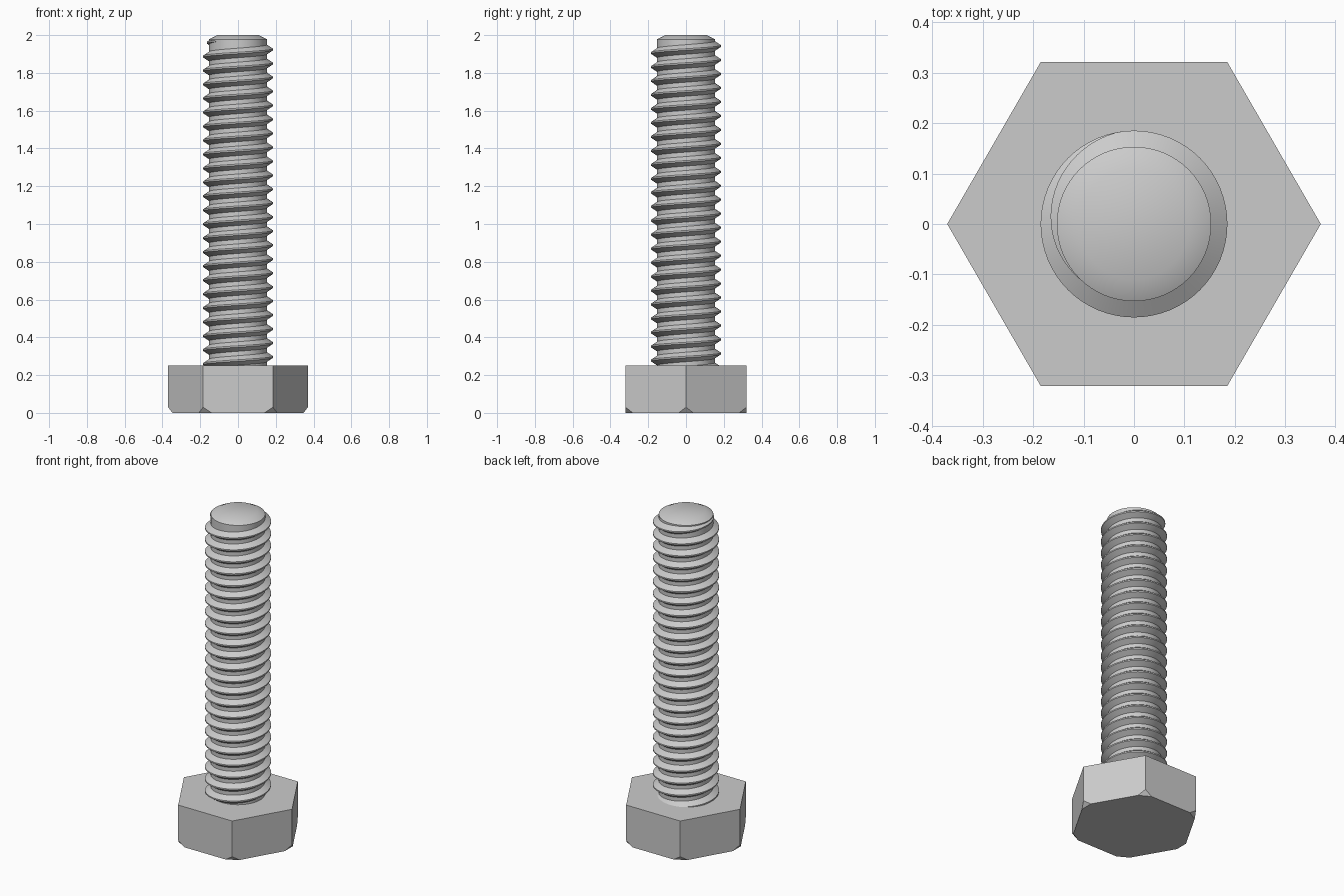
import bpy
import bmesh
from math import cos, sin, pi, radians
from mathutils import Vector

cube = bpy.data.objects.get("Cube")
if cube:
    bpy.data.objects.remove(cube, do_unlink=True)

HEAD_R, HEAD_H = 0.37, 0.25
CREST_R, ROOT_R = 0.185, 0.153
PITCH = 0.074
SEGMENTS = 64

steel = bpy.data.materials.new("grey steel")
steel.use_nodes = True
colour = (0.6, 0.6, 0.6, 1)
steel.diffuse_color = colour
steel.node_tree.nodes["Principled BSDF"].inputs["Base Color"].default_value = colour


def finish(bm, name, smooth):
    bmesh.ops.recalc_face_normals(bm, faces=bm.faces)
    mesh = bpy.data.meshes.new(name)
    bm.to_mesh(mesh)
    bm.free()
    mesh.materials.append(steel)
    obj = bpy.data.objects.new(name, mesh)
    bpy.context.collection.objects.link(obj)
    if smooth:
        bpy.ops.object.select_all(action='DESELECT')
        obj.select_set(True)
        bpy.context.view_layer.objects.active = obj
        bpy.ops.object.shade_smooth_by_angle(angle=radians(30))
    return obj


def polar(r, a, z):
    return Vector((r * cos(a), r * sin(a), z))


# Hexagonal head with its lower corners cut off
bm = bmesh.new()
cut, cut_height = 0.045, 0.03
for i in range(6):
    corner = polar(HEAD_R, i * pi / 3, 0)
    bm.verts.new(corner + Vector((0, 0, HEAD_H)))
    bm.verts.new(corner + Vector((0, 0, cut_height)))
    for side in (-1, 1):
        neighbour = polar(HEAD_R, (i + side) * pi / 3, 0)
        bm.verts.new(corner.lerp(neighbour, cut / HEAD_R))
bmesh.ops.convex_hull(bm, input=bm.verts)
bmesh.ops.dissolve_limit(bm, angle_limit=radians(1), verts=bm.verts, edges=bm.edges)
finish(bm, "hex_head", False)

# Round shank with a softly chamfered tip
bm = bmesh.new()
rings = []
for r, z in ((ROOT_R, HEAD_H - 0.05), (ROOT_R, 1.978), (0.11, 2.0)):
    rings.append([bm.verts.new(polar(r, 2 * pi * i / SEGMENTS, z)) for i in range(SEGMENTS)])
for low, high in zip(rings, rings[1:]):
    for i in range(SEGMENTS):
        j = (i + 1) % SEGMENTS
        bm.faces.new((low[i], low[j], high[j], high[i]))
bm.faces.new(rings[0])
bm.faces.new(rings[-1])
finish(bm, "shank", True)

# Right-handed helical ridge that fades into the shank near the tip
bm = bmesh.new()
crest_z = 1.924                      # crest height on the +x side
fade_start, fade_end = radians(100), radians(225)
base_half, crest_half = 0.026, 0.004
turns = 23
step = 2 * pi / SEGMENTS
first = -turns * SEGMENTS
last = int(fade_end / step)
rows = []
for i in range(first, last + 1):
    a = i * step
    z = crest_z + PITCH * a / (2 * pi)
    f = min(1, max(0.03, (fade_end - a) / (fade_end - fade_start)))
    peak = ROOT_R + (CREST_R - ROOT_R) * f
    half = crest_half + (base_half - crest_half) * f
    inner = ROOT_R - 0.001
    profile = ((inner, -half), (peak, -crest_half), (peak, crest_half), (inner, half))
    rows.append([bm.verts.new(polar(r, a, z + dz)) for r, dz in profile])
for row, after in zip(rows, rows[1:]):
    for k in range(4):
        m = (k + 1) % 4
        bm.faces.new((row[k], after[k], after[m], row[m]))
bm.faces.new(rows[0])
bm.faces.new(rows[-1])
finish(bm, "thread", True)
